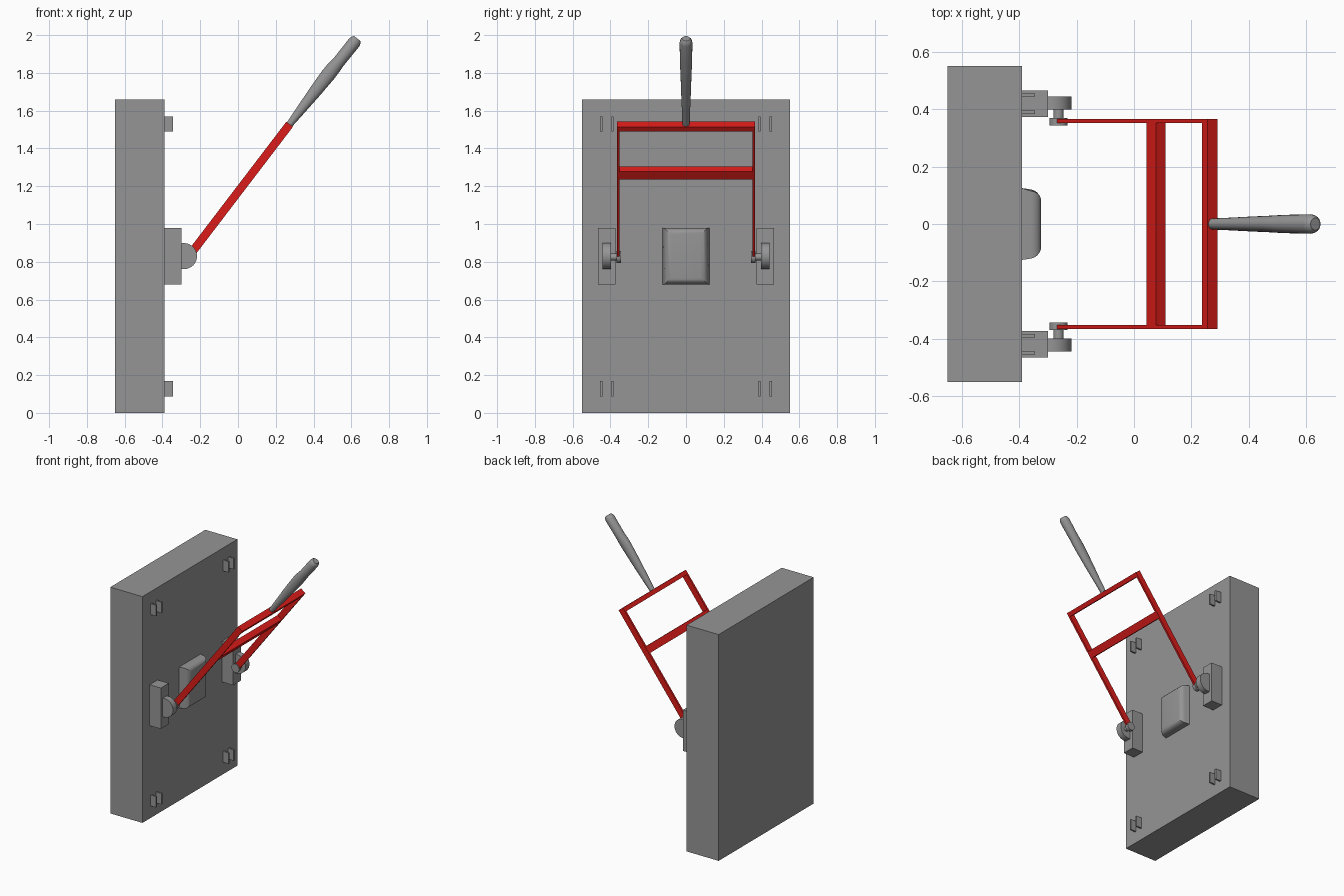
import bpy, bmesh
from math import pi, sin, cos, atan2
from mathutils import Vector, Matrix

if "Cube" in bpy.data.objects:
    bpy.data.objects.remove(bpy.data.objects["Cube"])

red = bpy.data.materials.new("red_paint")
red.diffuse_color = (0.72, 0.012, 0.010, 1)
red.use_nodes = True
red.node_tree.nodes["Principled BSDF"].inputs["Base Color"].default_value = red.diffuse_color
grey = bpy.data.materials.new("dark_grey")
grey.diffuse_color = (0.30, 0.30, 0.30, 1)
grey.use_nodes = True
grey.node_tree.nodes["Principled BSDF"].inputs["Base Color"].default_value = grey.diffuse_color

# Swing frame axes: U runs up the arms, N is perpendicular, both in the xz plane
TOP = Vector((0.2735, 0, 1.528))
PIVOT = Vector((-0.263, 0, 0.825))
U = (TOP - PIVOT).normalized()
N = Vector((U.z, 0, -U.x))
TILT = Matrix.Rotation(-atan2(U.z, U.x), 4, 'Y')
LENGTH = (TOP - PIVOT).length


def finish(bm, name, mat=grey):
    bmesh.ops.recalc_face_normals(bm, faces=bm.faces)
    me = bpy.data.meshes.new(name)
    bm.to_mesh(me)
    bm.free()
    ob = bpy.data.objects.new(name, me)
    bpy.context.collection.objects.link(ob)
    me.materials.append(mat)
    return ob


def smooth(ob, angle=0.6):
    bpy.ops.object.select_all(action='DESELECT')
    ob.select_set(True)
    bpy.context.view_layer.objects.active = ob
    bpy.ops.object.shade_smooth_by_angle(angle=angle)


def box(name, x, y, z):
    bm = bmesh.new()
    size = (x[1] - x[0], y[1] - y[0], z[1] - z[0])
    mid = Vector((sum(x) / 2, sum(y) / 2, sum(z) / 2))
    bmesh.ops.create_cube(bm, size=1, matrix=Matrix.Translation(mid) @ Matrix.Diagonal((*size, 1)))
    return finish(bm, name)


def bar(name, s, y, thick):
    """Red bar from s[0] to s[1] along the tilted frame."""
    bm = bmesh.new()
    mid = PIVOT + U * (sum(s) / 2) + Vector((0, sum(y) / 2, 0))
    size = (s[1] - s[0], y[1] - y[0], thick)
    bmesh.ops.create_cube(bm, size=1, matrix=Matrix.Translation(mid) @ TILT @ Matrix.Diagonal((*size, 1)))
    return finish(bm, name, red)


def disc(name, x, z, r, y0, y1, n=32):
    """Cylinder whose axis runs along y."""
    bm = bmesh.new()
    m = Matrix.Translation((x, (y0 + y1) / 2, z)) @ Matrix.Rotation(pi / 2, 4, 'X')
    bmesh.ops.create_cone(bm, cap_ends=True, segments=n, radius1=r, radius2=r,
                          depth=abs(y1 - y0), matrix=m)
    smooth(finish(bm, name))


# Main slab
box("back_panel", (-0.65, -0.39), (-0.55, 0.55), (0, 1.658))

# Padded centre block: slightly tapered with a rounded front
pad = box("centre_pad", (-0.39, -0.323), (-0.125, 0.125), (0.68, 0.98))
bm = bmesh.new()
bm.from_mesh(pad.data)
front = [v for v in bm.verts if v.co.x > -0.35]
for v in front:
    v.co.y *= 0.92
edges = [e for e in bm.edges if all(v in front for v in e.verts)]
bmesh.ops.bevel(bm, geom=edges, offset=0.036, segments=5, profile=0.5, affect='EDGES')
bm.to_mesh(pad.data)
bm.free()
smooth(pad)

# Mirrored hardware: tabs, hinge blocks, pivots and arms
for side, s in (("left", 1), ("right", -1)):
    def span(a, b):
        return tuple(sorted((s * a, s * b)))

    for level, z in (("lower", 0.128), ("upper", 1.53)):
        for i, y in enumerate((0.389, 0.449)):
            box(f"{side}_{level}_tab_{i + 1}", (-0.39, -0.345),
                span(y - 0.006, y + 0.006), (z - 0.04, z + 0.04))
    box(f"{side}_hinge_block", (-0.39, -0.30), span(0.373, 0.465), (0.68, 0.98))
    disc(f"{side}_hinge_disc", -0.286, 0.83, 0.069, *span(0.398, 0.443))
    disc(f"{side}_axle", PIVOT.x, PIVOT.z, 0.018, *span(0.36, 0.405), n=20)
    disc(f"{side}_pivot_hub", PIVOT.x, PIVOT.z, 0.031, *span(0.343, 0.369), n=24)
    bar(f"{side}_arm", (0, LENGTH), span(0.351, 0.365), 0.044)

# Cross bars
bar("top_crossbar", (LENGTH - 0.031, LENGTH), (-0.353, 0.353), 0.044)
mid_s = (Vector((0.077, 0, 1.270)) - PIVOT).dot(U)
bar("middle_crossbar", (mid_s - 0.026, mid_s + 0.026), (-0.353, 0.353), 0.042)

# Handle lofted from rings: (distance, half width in y, half depth, sideways shift)
rings = [(-0.012, 0.019, 0.017, 0), (0.10, 0.022, 0.025, 0.001), (0.22, 0.026, 0.033, 0.002),
         (0.33, 0.029, 0.038, 0.003), (0.38, 0.031, 0.037, 0.004), (0.42, 0.032, 0.033, 0.006),
         (0.55, 0.034, 0.034, 0.009), (0.568, 0.030, 0.030, 0.009), (0.578, 0.021, 0.021, 0.009)]
bm = bmesh.new()
loops = []
SIDES = 20
for d, w, h, off in rings:
    loops.append([bm.verts.new(TOP + U * d + N * (off + h * cos(2 * pi * k / SIDES))
                  + Vector((0, w * sin(2 * pi * k / SIDES), 0))) for k in range(SIDES)])
for a, b in zip(loops, loops[1:]):
    for k in range(SIDES):
        j = (k + 1) % SIDES
        bm.faces.new((a[k], a[j], b[j], b[k]))
bm.faces.new(loops[0])
bm.faces.new(loops[-1])
smooth(finish(bm, "handle"), 0.8)
